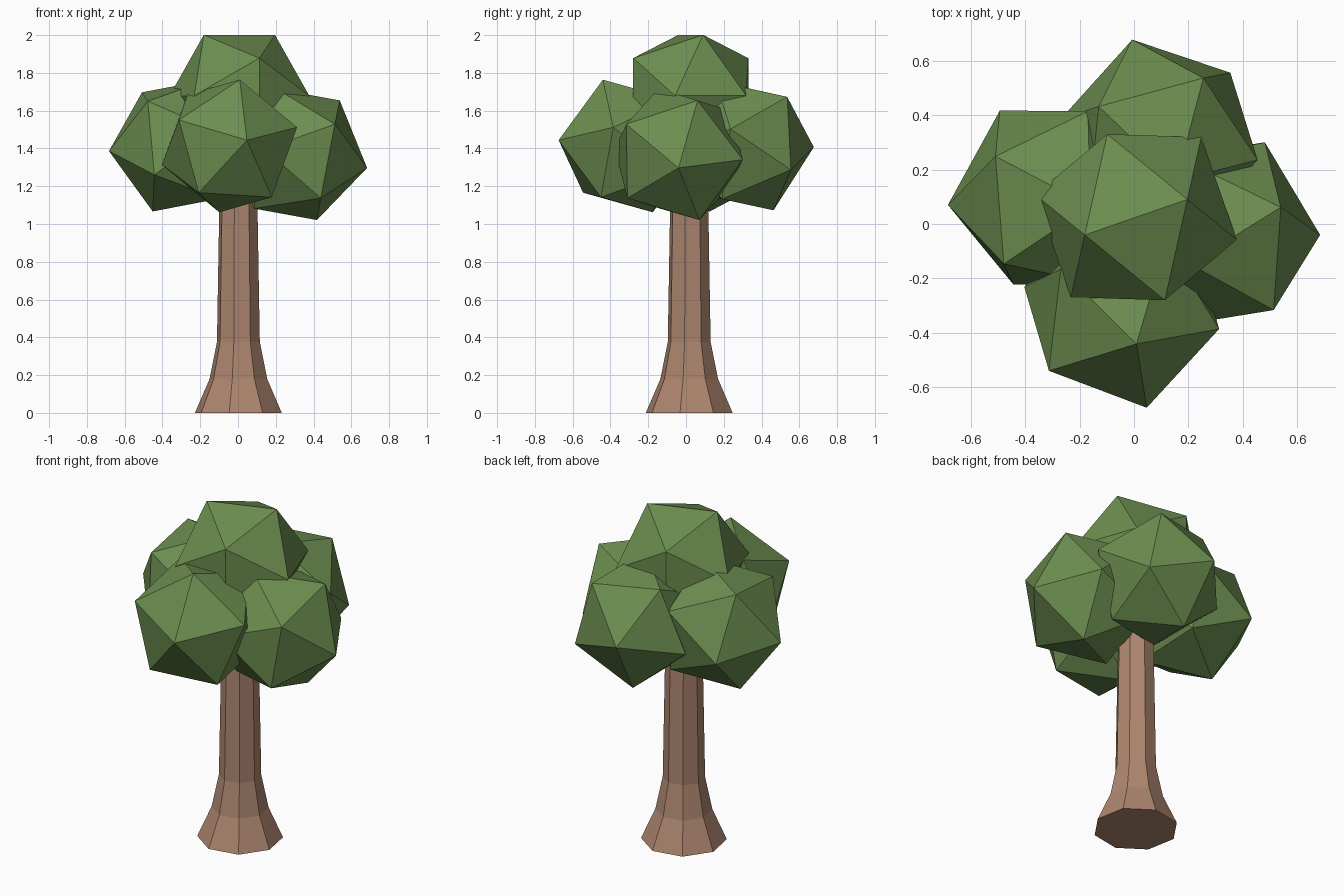
import bpy, bmesh, math
from mathutils import Vector, Matrix

if "Cube" in bpy.data.objects:
    bpy.data.objects.remove(bpy.data.objects["Cube"])


def material(name, color):
    m = bpy.data.materials.new(name)
    m.diffuse_color = (*color, 1)
    m.use_nodes = True
    m.node_tree.nodes["Principled BSDF"].inputs["Base Color"].default_value = m.diffuse_color
    return m


def add_object(name, bm, mat):
    bmesh.ops.recalc_face_normals(bm, faces=bm.faces)
    me = bpy.data.meshes.new(name)
    bm.to_mesh(me)
    bm.free()
    me.materials.append(mat)
    ob = bpy.data.objects.new(name, me)
    bpy.context.collection.objects.link(ob)
    return ob


def frame(a, b):
    """Orthonormal frame whose first axis is a, second leans toward b."""
    x = Vector(a).normalized()
    z = x.cross(Vector(b)).normalized()
    return Matrix((x, z.cross(x), z)).transposed()


def leaf_clump(name, center, corner, neighbour, radius=0.379):
    """20-sided clump turned so two adjacent corners point as given."""
    bm = bmesh.new()
    bmesh.ops.create_icosphere(bm, subdivisions=1, radius=radius)
    bm.verts.ensure_lookup_table()
    v = bm.verts[0]
    w = v.link_edges[0].other_vert(v)
    rot = frame(corner, neighbour) @ frame(v.co, w.co).transposed()
    bm.transform(Matrix.Translation(center) @ rot.to_4x4())
    return add_object(name, bm, leaf)


leaf = material("leaf_green", (0.15, 0.27, 0.08))
bark = material("bark_brown", (0.42, 0.24, 0.16))

# Trunk: eight-sided, flared at the foot
bm = bmesh.new()
rings = []
for z, r in [(0, 0.235), (0.18, 0.156), (0.375, 0.116), (1.4, 0.098)]:
    angles = [math.radians(-102 + 45 * k) for k in range(8)]
    rings.append([bm.verts.new((0.002 + r * math.cos(a), 0.017 + r * math.sin(a), z))
                  for a in angles])
for lo, hi in zip(rings, rings[1:]):
    for i in range(8):
        j = (i + 1) % 8
        bm.faces.new((lo[i], lo[j], hi[j], hi[i]))
bm.faces.new(rings[0][::-1])
bm.faces.new(rings[-1])
add_object("trunk", bm, bark)

# Crown: one top clump and four around it
leaf_clump("crown_top", (0.0075, 0.025, 1.679), (-0.1875, -0.065, 0.321), (0.1875, 0.065, 0.321))
leaf_clump("crown_front", (-0.045, -0.308, 1.413), (0.092, -0.367, 0.031), (0.054, -0.132, 0.35))
leaf_clump("crown_right", (0.311, -0.038, 1.368), (0.372, -0.002, -0.071), (0.228, 0.098, 0.282))
leaf_clump("crown_left", (-0.306, 0.096, 1.415), (-0.379, -0.026, -0.029), (-0.201, 0.154, 0.285))
leaf_clump("crown_back", (0.093, 0.311, 1.414), (-0.1, 0.367, -0.007), (0.161, 0.224, 0.258))
